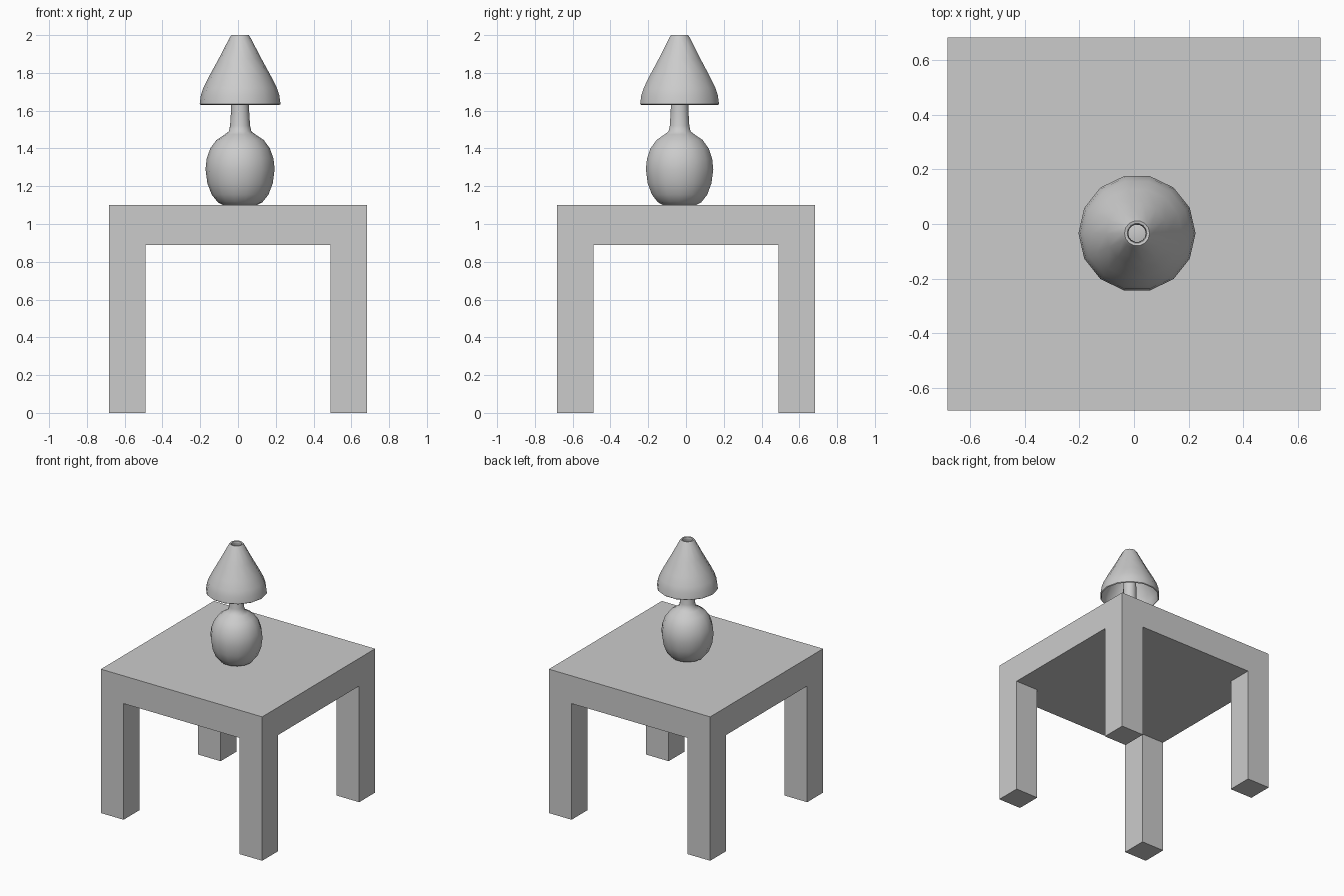
import bpy, bmesh
from math import pi, radians
from mathutils import Vector

if "Cube" in bpy.data.objects:
    bpy.data.objects.remove(bpy.data.objects["Cube"])

OUT, INN = 0.682, 0.49        # table half width, inner face of legs
TOP, UNDER = 1.10, 0.888      # tabletop heights
LAMP = (0.011, -0.034)        # lamp axis
SIDES = 14


def finish(name, bm):
    bmesh.ops.recalc_face_normals(bm, faces=bm.faces)
    mesh = bpy.data.meshes.new(name)
    bm.to_mesh(mesh)
    bm.free()
    obj = bpy.data.objects.new(name, mesh)
    bpy.context.collection.objects.link(obj)
    return obj


def lathe(name, profile):
    """Revolve (radius, z) points about the lamp axis."""
    bm = bmesh.new()
    vs = [bm.verts.new((r, 0, z)) for r, z in profile]
    es = [bm.edges.new(p) for p in zip(vs, vs[1:])]
    bmesh.ops.spin(bm, geom=vs + es, cent=(0, 0, 0), axis=(0, 0, 1),
                   angle=2 * pi, steps=SIDES)
    bmesh.ops.remove_doubles(bm, verts=bm.verts, dist=1e-4)
    obj = finish(name, bm)
    obj.location = (*LAMP, 0)
    bpy.ops.object.select_all(action='DESELECT')
    obj.select_set(True)
    bpy.context.view_layer.objects.active = obj
    bpy.ops.object.shade_smooth_by_angle(angle=radians(50))
    return obj


# Table: 3x3 sheet, corner squares pulled down as legs, whole sheet raised as top
bm = bmesh.new()
c = (-OUT, -INN, INN, OUT)
v = [[bm.verts.new((x, y, UNDER)) for y in c] for x in c]
for i in range(3):
    for j in range(3):
        bm.faces.new((v[i][j], v[i][j + 1], v[i + 1][j + 1], v[i + 1][j]))
sheet = bm.faces[:]
corners = [f for f in sheet if all(abs(k) > 0.5 for k in f.calc_center_median()[:2])]
up = bmesh.ops.extrude_face_region(bm, geom=sheet, use_keep_orig=True)
bmesh.ops.translate(bm, vec=Vector((0, 0, TOP - UNDER)),
                    verts=[g for g in up['geom'] if isinstance(g, bmesh.types.BMVert)])
for f in corners:
    leg = bmesh.ops.extrude_discrete_faces(bm, faces=[f])['faces'][0]
    bmesh.ops.translate(bm, vec=Vector((0, 0, -UNDER)), verts=leg.verts)
finish("table", bm)

# Lamp base: round body with a neck running up inside the shade
lathe("lamp_base", [
    (0, 1.101), (0.09, 1.101), (0.118, 1.115), (0.15, 1.155), (0.173, 1.215),
    (0.183, 1.29), (0.177, 1.345), (0.158, 1.40), (0.125, 1.445), (0.08, 1.475),
    (0.06, 1.49), (0.053, 1.52), (0.048, 1.60), (0.047, 1.75), (0.04, 1.93), (0, 1.94)])

# Lamp shade: thin open bell
lathe("lamp_shade", [
    (0.032, 1.985), (0.036, 1.998), (0.046, 2.0), (0.056, 1.985), (0.113, 1.875),
    (0.165, 1.78), (0.195, 1.72), (0.208, 1.68), (0.214, 1.635), (0.208, 1.63),
    (0.203, 1.64), (0.197, 1.68), (0.184, 1.72), (0.154, 1.78), (0.102, 1.875),
    (0.032, 1.985)])
